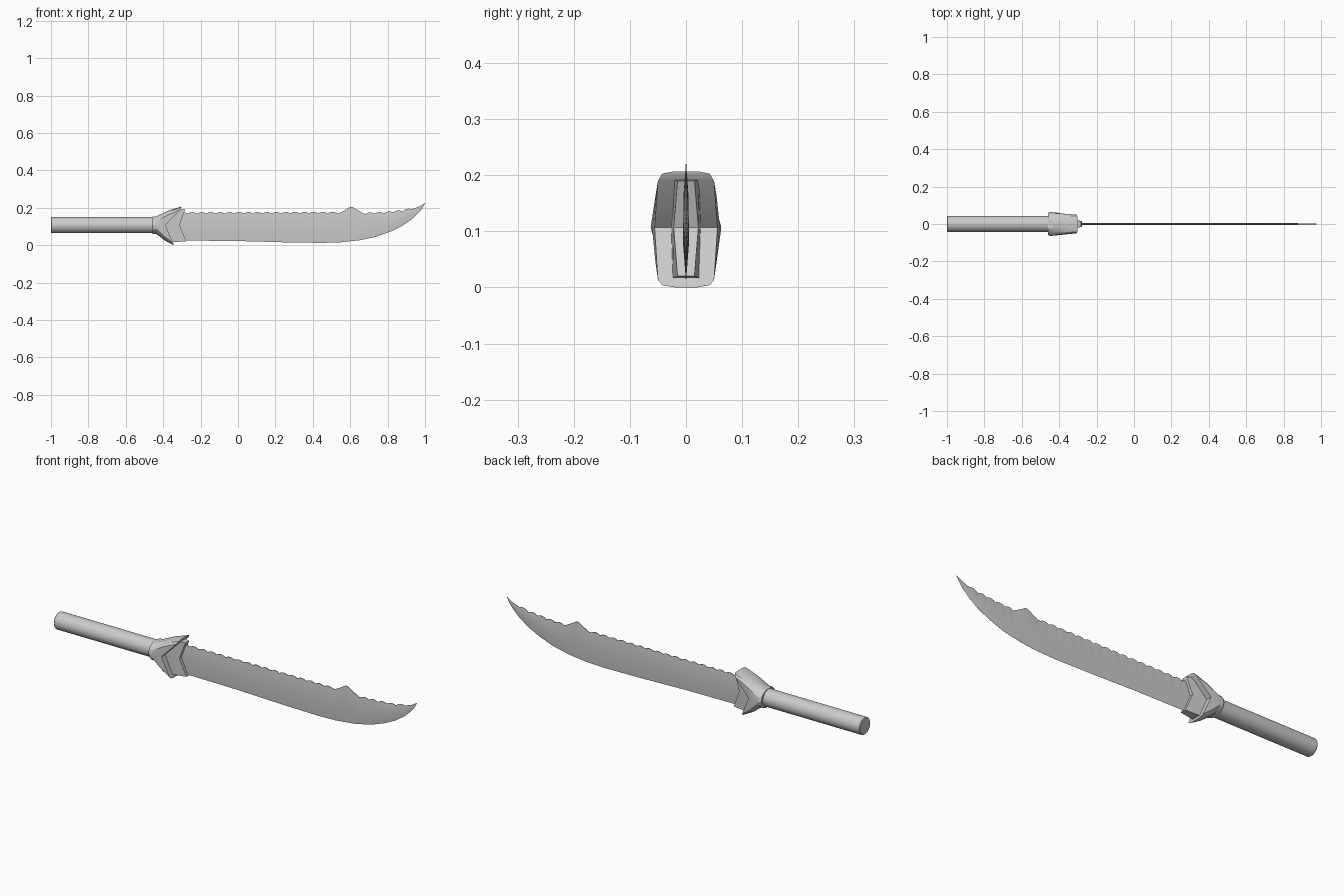
import bpy, bmesh, math

if "Cube" in bpy.data.objects:
    bpy.data.objects.remove(bpy.data.objects["Cube"])

ZC = 0.107  # height of the handle axis


def finish(name, bm, angle=30):
    bmesh.ops.recalc_face_normals(bm, faces=bm.faces)
    me = bpy.data.meshes.new(name)
    bm.to_mesh(me)
    bm.free()
    ob = bpy.data.objects.new(name, me)
    bpy.context.collection.objects.link(ob)
    bpy.ops.object.select_all(action='DESELECT')
    ob.select_set(True)
    bpy.context.view_layer.objects.active = ob
    bpy.ops.object.shade_smooth_by_angle(angle=math.radians(angle))
    return ob


def loft(name, halves, angle=30):
    """Skin half-sections (x, y, z from top to bottom), mirrored across y."""
    bm = bmesh.new()
    rings = []
    for h in halves:
        pts = list(h) + [(x, -y, z) for x, y, z in reversed(h)]
        rings.append([bm.verts.new(p) for p in pts])
    n = len(rings[0])
    for a, b in zip(rings, rings[1:]):
        for i in range(n):
            j = (i + 1) % n
            bm.faces.new((a[i], a[j], b[j], b[i]))
    for r in (rings[0], rings[-1]):
        for i in range(n // 2 - 1):
            bm.faces.new((r[i], r[i + 1], r[n - 2 - i], r[n - 1 - i]))
    return finish(name, bm, angle)


def interp(pts, x):
    for (x0, z0), (x1, z1) in zip(pts, pts[1:]):
        if x <= x1:
            return z0 + (z1 - z0) * (x - x0) / (x1 - x0)
    return pts[-1][1]


# Handle: round grip with a slightly eased end
def circle(x, r, n=16):
    return [(x, r * math.sin((i + .5) * math.pi / n),
             ZC + r * math.cos((i + .5) * math.pi / n)) for i in range(n)]


loft("handle", [circle(-1, .040), circle(-.996, .043), circle(-.43, .043)])

# Guard: oval collar flaring into a boxy head with a V-notched front
front = [(-.302, .02, .207), (-.302, .042, .203), (-.308, .05, .19), (-.388, .056, ZC),
         (-.348, .05, .013), (-.345, .042, .004), (-.345, .02, 0)]


def collar(x, ry, rz):
    return [(x, ry * math.cos(math.radians(a)), ZC + rz * math.sin(math.radians(a)))
            for a in (70, 45, 25, 0, -25, -45, -70)]


neck = collar(-.437, .063, .050)
middle = [((a[0] + b[0]) / 2, (a[1] + b[1]) / 2 + .001, ZC + ((a[2] + b[2]) / 2 - ZC) * 1.07)
          for a, b in zip(neck, front)]
loft("guard", [collar(-.46, .058, .047), collar(-.452, .063, .050), neck, middle, front], 25)

# Chevron socket that holds the blade inside the notch
loft("blade_socket",
     [[(-.325, .024, .192), (-.40, .027, ZC), (-.36, .024, .016)],
      [(-.283, .015, .190), (-.312, .022, ZC), (-.277, .015, .020)]], 20)

# Blade: curved edge, raised fang on the scalloped spine
spine = [(-.32, .168), (.54, .170), (.57, .186), (.60, .205), (.615, .203), (.64, .187),
         (.68, .166), (.78, .170), (.88, .180), (.93, .192), (.97, .207), (1.0, .225)]
edge = [(-.32, .025), (0, .022), (.25, .015), (.45, .012), (.55, .015), (.65, .026), (.74, .045),
        (.82, .074), (.88, .104), (.93, .139), (.97, .177), (.99, .205), (1.0, .224)]
sections = []
count = 264
for i in range(count + 1):
    x = -.32 + 1.32 * i / count
    top, low = interp(spine, x), interp(edge, x)
    if x < .54 or .68 < x < .93:
        top += .008 * abs(math.sin(math.pi * (x + .32) / .05))
    h = top - low
    t = min(1, h / .1)
    sections.append([(x, .0015 * t + .0001, top), (x, .004 * t + .0001, low + .8 * h),
                     (x, .005 * t + .0001, low + .4 * h), (x, .0002, low)])
loft("blade", sections, 30)
